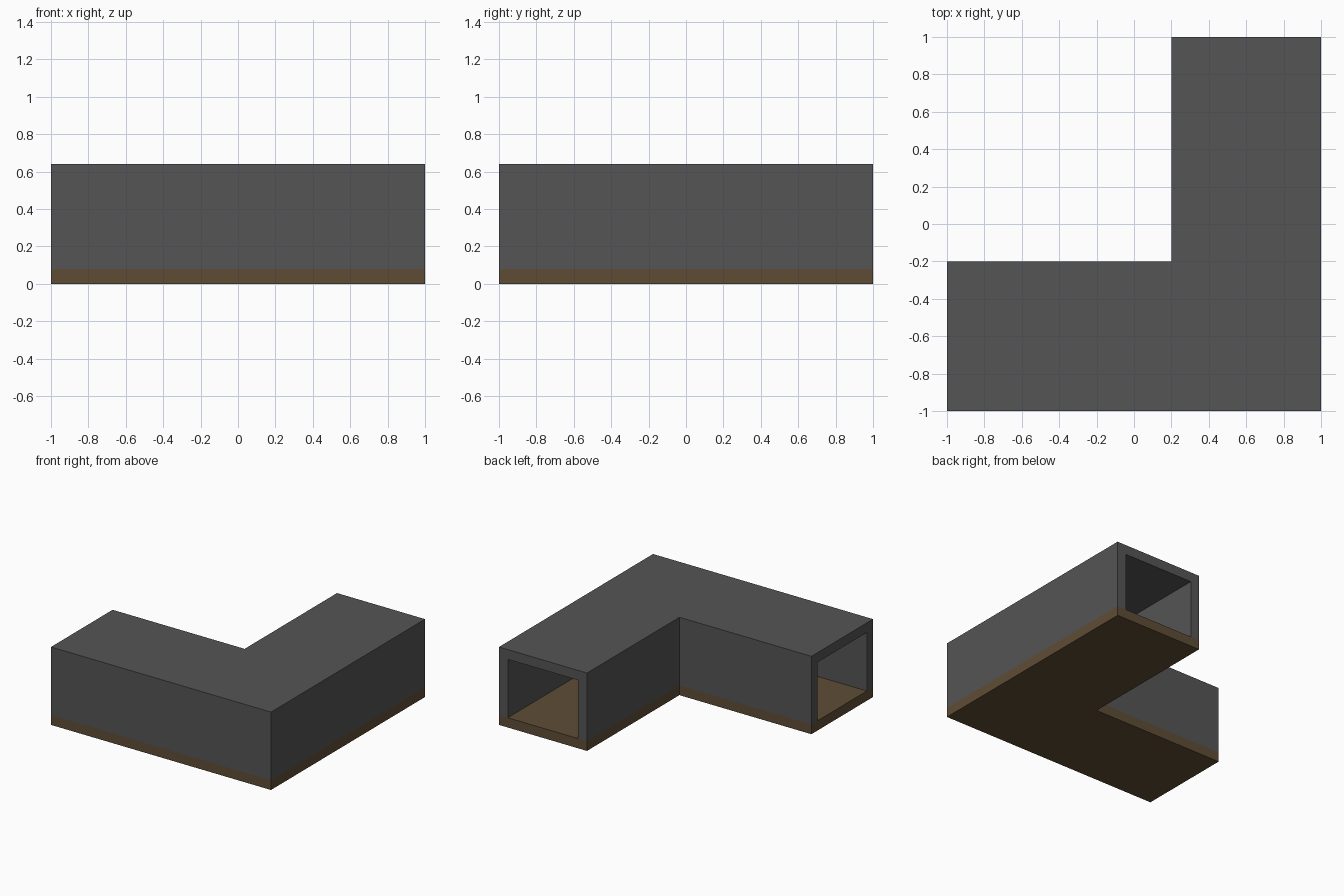
import bpy, bmesh

if "Cube" in bpy.data.objects:
    bpy.data.objects.remove(bpy.data.objects["Cube"])

H, T = 0.64, 0.08      # overall height, shell thickness


def material(name, rgb):
    m = bpy.data.materials.new(name)
    m.diffuse_color = (*rgb, 1)
    m.use_nodes = True
    m.node_tree.nodes["Principled BSDF"].inputs["Base Color"].default_value = m.diffuse_color
    return m


def prism(name, outline, z0, z1, mat):
    """Extrude a flat outline (counter-clockwise) from z0 to z1."""
    bm = bmesh.new()
    face = bm.faces.new([bm.verts.new((x, y, z0)) for x, y in outline])
    new = bmesh.ops.extrude_face_region(bm, geom=[face])["geom"]
    for v in new:
        if isinstance(v, bmesh.types.BMVert):
            v.co.z = z1
    bmesh.ops.recalc_face_normals(bm, faces=bm.faces)
    me = bpy.data.meshes.new(name)
    bm.to_mesh(me)
    bm.free()
    me.materials.append(mat)
    ob = bpy.data.objects.new(name, me)
    bpy.context.collection.objects.link(ob)
    return ob


grey = material("dark grey stone", (0.09, 0.09, 0.09))
brown = material("brown floor", (0.112, 0.073, 0.036))


def bend(outer, inner):
    """L-shaped band running from the left end round to the back end."""
    return [(-1, -outer), (outer, -outer), (outer, 1),
            (inner, 1), (inner, -inner), (-1, -inner)]


# Floor and ceiling slabs cover the full corridor width
prism("floor", bend(1, 0.2), 0, T, brown)
prism("ceiling", bend(1, 0.2), H - T, H, grey)

# Walls along the outside and inside of the bend; both ends stay open
prism("outer_wall", bend(1, 1 - T), T, H - T, grey)
prism("inner_wall", bend(0.2 + T, 0.2), T, H - T, grey)
